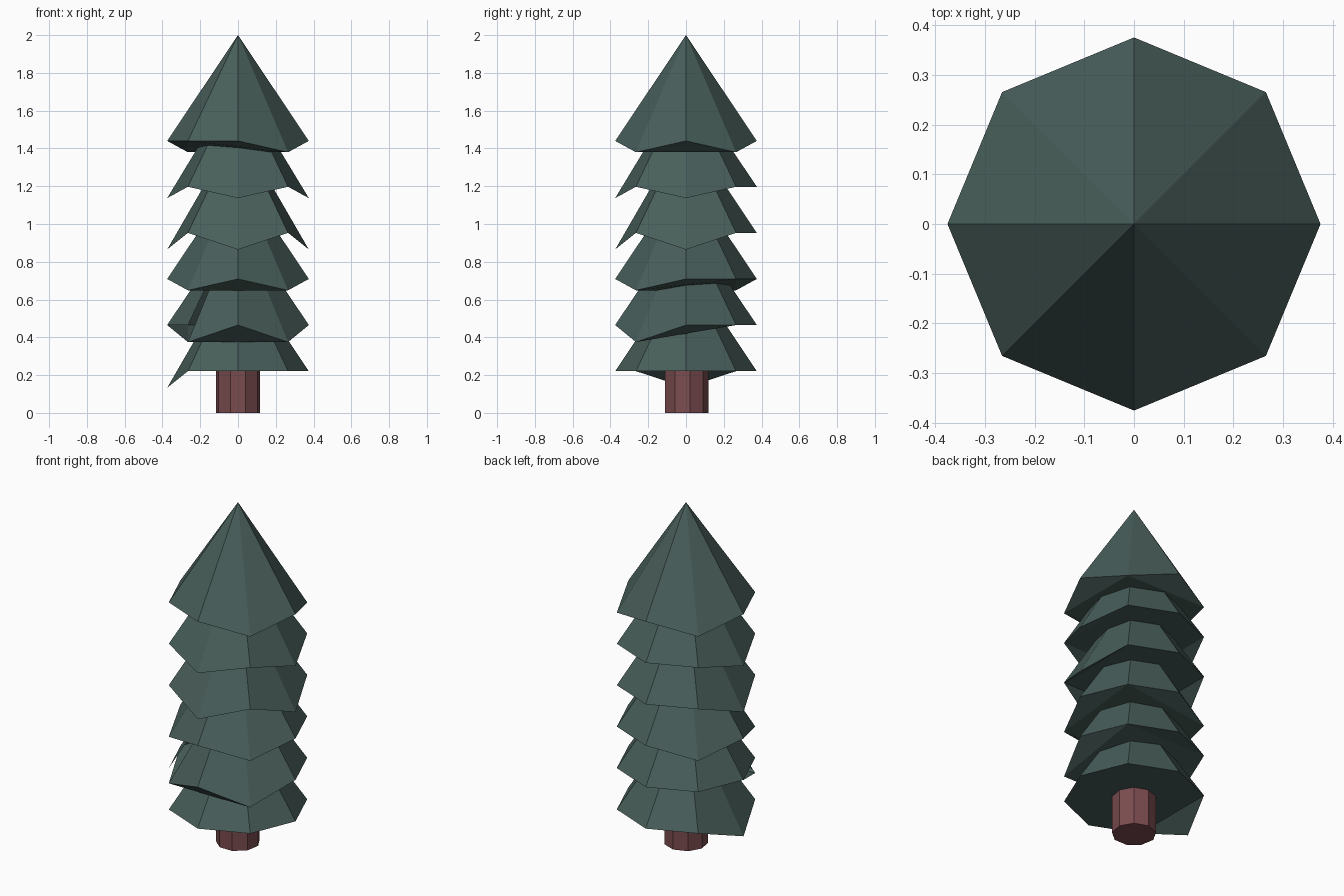
import bpy, bmesh, math

if "Cube" in bpy.data.objects:
    bpy.data.objects.remove(bpy.data.objects["Cube"])

def material(name, rgb):
    m = bpy.data.materials.new(name)
    m.diffuse_color = (*rgb, 1.0)
    m.use_nodes = True
    m.node_tree.nodes["Principled BSDF"].inputs["Base Color"].default_value = m.diffuse_color
    return m

GREEN = material("needle green", (0.065, 0.112, 0.102))
BROWN = material("bark red brown", (0.195, 0.072, 0.078))

def add_object(name, bm, mat):
    mesh = bpy.data.meshes.new(name)
    bm.to_mesh(mesh)
    bm.free()
    mesh.materials.append(mat)
    bpy.context.collection.objects.link(bpy.data.objects.new(name, mesh))

RADIUS, HEIGHT = 0.375, 0.56

def branch_tier(name, base, low, drop, torn=None):
    """Eight-sided cone whose listed rim corners droop; a torn corner stays up on one side."""
    bm = bmesh.new()

    def corner(k, z):
        a = math.radians(45 * k)
        return bm.verts.new((RADIUS * math.cos(a), RADIUS * math.sin(a), z))

    apex = bm.verts.new((0, 0, base + HEIGHT))
    rim = [corner(k, base - (drop if k in low else 0)) for k in range(8)]
    # sloping sides
    for k in range(8):
        nxt = (k + 1) % 8
        end = corner(nxt, base) if nxt == torn else rim[nxt]
        bm.faces.new((rim[k], end, apex))
    # underside: a corner flap at each even corner around a central quad
    for k in range(0, 8, 2):
        bm.faces.new((rim[(k + 1) % 8], rim[k], rim[k - 1]))
    bm.faces.new((rim[7], rim[5], rim[3], rim[1]))
    add_object(name, bm, GREEN)

# Branch tiers from top to bottom: base height, drooping corners, droop
TIERS = [
    (1.44, {1, 3, 7}, 0.06, None),
    (1.197, {0, 4, 6}, 0.06, None),
    (0.953, {0, 4, 6}, 0.088, None),
    (0.709, {3, 5, 7}, 0.06, None),
    (0.465, {5, 7}, 0.09, 5),
    (0.221, {4}, 0.088, None),
]
for i, tier in enumerate(TIERS, 1):
    branch_tier(f"branch_tier_{i}", *tier)

# Nine-sided trunk with one corner pointing to the back
bm = bmesh.new()
rings = []
for z in (0.0, 0.4):
    rings.append([bm.verts.new((0.119 * math.cos(a), 0.119 * math.sin(a), z))
                  for a in (math.radians(90 + 40 * k) for k in range(9))])
bottom, top = rings
for k in range(9):
    n = (k + 1) % 9
    bm.faces.new((bottom[k], bottom[n], top[n], top[k]))
bm.faces.new(bottom[::-1])
bm.faces.new(top)
add_object("trunk", bm, BROWN)
